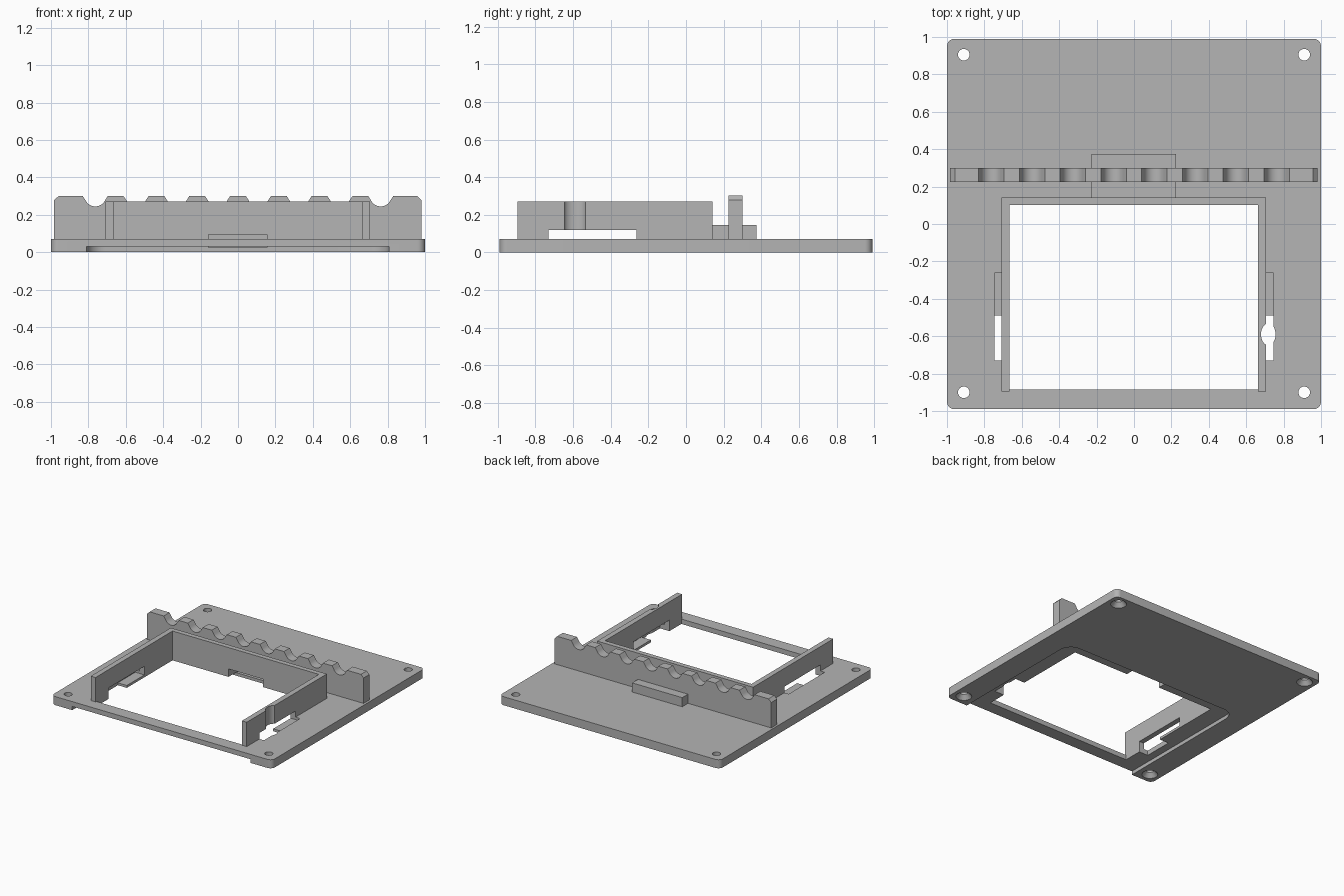
import bpy, bmesh, math
from mathutils import Vector

if "Cube" in bpy.data.objects:
    bpy.data.objects.remove(bpy.data.objects["Cube"])

grey = bpy.data.materials.new("grey_plastic")
grey.use_nodes = True
colour = (0.46, 0.46, 0.46, 1)
grey.diffuse_color = colour
grey.node_tree.nodes["Principled BSDF"].inputs["Base Color"].default_value = colour


def loft(name, rings):
    """Closed solid through rings of equal point count."""
    bm = bmesh.new()
    loops = [[bm.verts.new(p) for p in ring] for ring in rings]
    n = len(loops[0])
    for a, b in zip(loops, loops[1:]):
        for i in range(n):
            j = (i + 1) % n
            bm.faces.new((a[i], a[j], b[j], b[i]))
    bm.faces.new(loops[0][::-1])
    bm.faces.new(loops[-1])
    bmesh.ops.recalc_face_normals(bm, faces=bm.faces)
    mesh = bpy.data.meshes.new(name)
    bm.to_mesh(mesh)
    bm.free()
    mesh.materials.append(grey)
    obj = bpy.data.objects.new(name, mesh)
    bpy.context.collection.objects.link(obj)
    return obj


def prism(name, outline, z0, z1):
    return loft(name, [[(x, y, z) for x, y in outline] for z in (z0, z1)])


def box(name, x0, x1, y0, y1, z0, z1):
    return prism(name, [(x0, y0), (x1, y0), (x1, y1), (x0, y1)], z0, z1)


def arc(cx, cy, rx, ry, start, end, steps):
    angles = [math.radians(start + (end - start) * i / steps) for i in range(steps + 1)]
    return [(cx + rx * math.cos(a), cy + ry * math.sin(a)) for a in angles]


def rounded(x0, x1, y0, y1, r):
    corners = [(x1 - r, y1 - r), (x0 + r, y1 - r), (x0 + r, y0 + r), (x1 - r, y0 + r)]
    return [p for k, (cx, cy) in enumerate(corners)
            for p in arc(cx, cy, r, r, 90 * k, 90 * k + 90, 8)]


def activate(obj):
    bpy.ops.object.select_all(action='DESELECT')
    obj.select_set(True)
    bpy.context.view_layer.objects.active = obj


def cut(obj, cutters):
    activate(obj)
    for cutter in cutters:
        mod = obj.modifiers.new("cut", 'BOOLEAN')
        mod.operation = 'DIFFERENCE'
        mod.solver = 'EXACT'
        mod.object = cutter
        bpy.ops.object.modifier_apply(modifier=mod.name)


# Solid parts
T = 0.07
plate = prism("base_plate", rounded(-1, 1, -0.99, 0.99, 0.04), 0, T)
frame = prism("wall_frame", [(-0.708, -0.895), (-0.665, -0.895), (-0.665, 0.102), (0.662, 0.102),
                             (0.662, -0.895), (0.706, -0.895), (0.706, 0.142), (-0.708, 0.142)],
              T, 0.27)
block = box("rear_block", -0.228, 0.225, 0.142, 0.375, T, 0.145)

# Cable comb: chamfered ends and eight flared round notches
TOP = 0.302
profile = [(-0.983, T), (-0.983, 0.278), (-0.958, TOP)]
for k in range(8):
    cx = (k - 3.5) * 0.218
    profile += [(cx - 0.068, TOP)] + arc(cx, 0.303, 0.058, 0.058, 205, 335, 14) + [(cx + 0.068, TOP)]
profile += [(0.958, TOP), (0.981, 0.278), (0.981, T)]
comb = loft("cable_comb", [[(x, y, z) for x, z in profile] for y in (0.225, 0.3)])

# Cutters
opening = box("opening_cutter", -0.665, 0.662, -0.885, 0.102, -0.1, T + 0.1)
recess = prism("recess_cutter", rounded(-0.81, 0.806, -1.3, 0.205, 0.1), -0.1, 0.03)
cavity = box("cavity_cutter", -0.158, 0.155, 0.05, 0.33, 0.025, 0.095)
keyhole = prism("keyhole_cutter", arc(0.718, -0.59, 0.039, 0.058, 0, 348.75, 31), -0.1, 0.4)
slots = []
for s in (-1, 1):
    x0, x1 = sorted((s * 0.64, s * 0.747))
    slots += [box("slot_cutter", x0, x1, -0.73, -0.49, -0.1, 0.12),
              box("ledge_cutter", x0, x1, -0.5, -0.263, 0.05, 0.12)]
screws = []
for x in (-0.91, 0.91):
    for y in (-0.9, 0.905):
        rings = [(0.06, -0.02), (0.06, 0.0), (0.031, 0.035), (0.031, 0.12)]
        screws.append(loft("screw_cutter", [[(px, py, z) for px, py in arc(x, y, r, r, 0, 345, 23)]
                                            for r, z in rings]))

cut(plate, [recess, opening, cavity, keyhole] + slots + screws)
cut(frame, [cavity, keyhole] + slots)
cut(block, [cavity])

for cutter in [opening, recess, cavity, keyhole] + slots + screws:
    bpy.data.objects.remove(cutter)

for part in (plate, frame, block, comb):
    activate(part)
    bpy.ops.object.shade_smooth_by_angle(angle=math.radians(25))
